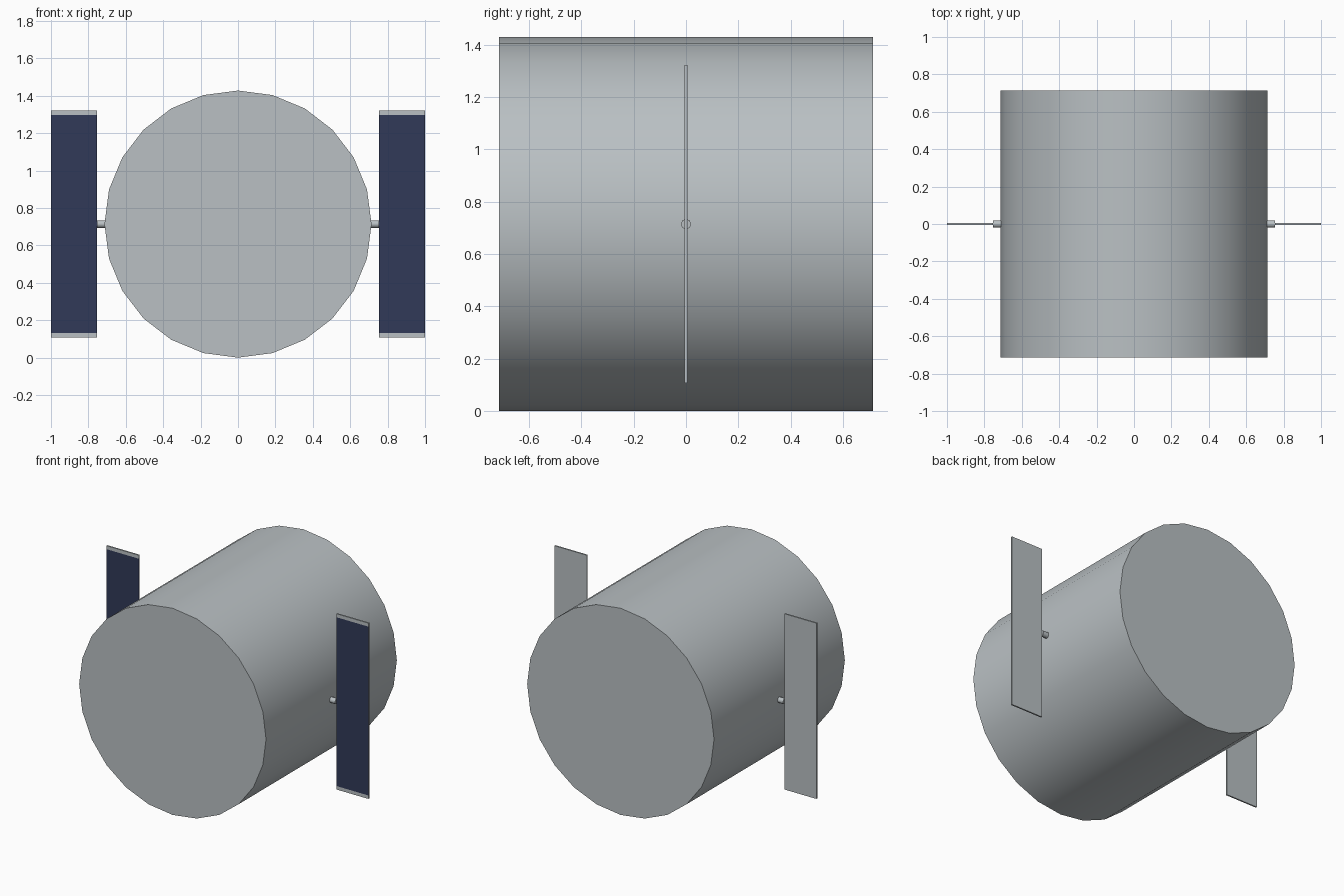
import bpy, bmesh, math
from mathutils import Vector

RADIUS = 0.714      # body radius, also the height of its axis
PANEL_IN = 0.755    # inner edge of each panel
PANEL_HALF = 0.607  # half panel height
CELL_HALF = 0.583   # half height of the dark area

cube = bpy.data.objects.get("Cube")
if cube:
    bpy.data.objects.remove(cube, do_unlink=True)


def make_material(name, rgb):
    mat = bpy.data.materials.new(name)
    mat.use_nodes = True
    color = (*rgb, 1)
    mat.diffuse_color = color
    mat.node_tree.nodes["Principled BSDF"].inputs["Base Color"].default_value = color
    return mat


grey = make_material("light_grey_metal", (0.49, 0.53, 0.55))
navy = make_material("navy_cells", (0.031, 0.042, 0.098))


def add_cylinder(name, sides, radius, depth, location, rotation):
    bpy.ops.mesh.primitive_cylinder_add(vertices=sides, radius=radius, depth=depth,
                                        location=location, rotation=rotation)
    obj = bpy.context.object
    obj.name = name
    obj.data.materials.append(grey)
    bpy.ops.object.shade_smooth_by_angle(angle=math.radians(50))
    return obj


def add_panel(name, side):
    width = 1 - PANEL_IN
    bm = bmesh.new()
    bmesh.ops.create_cube(bm, size=1)
    bmesh.ops.scale(bm, vec=(width, 0.01, 2 * PANEL_HALF), verts=bm.verts)
    # Cut the panel so the dark cells leave a pale strip at each end
    for z in (-CELL_HALF, CELL_HALF):
        bmesh.ops.bisect_plane(bm, geom=bm.verts[:] + bm.edges[:] + bm.faces[:],
                               plane_co=Vector((0, 0, z)), plane_no=Vector((0, 0, 1)))
    bm.normal_update()
    for face in bm.faces:
        center = face.calc_center_median()
        if face.normal.y < -0.9 and abs(center.z) < CELL_HALF:
            face.material_index = 1
    mesh = bpy.data.meshes.new(name)
    bm.to_mesh(mesh)
    bm.free()
    mesh.materials.append(grey)
    mesh.materials.append(navy)
    obj = bpy.data.objects.new(name, mesh)
    obj.location = (side * (PANEL_IN + width / 2), 0, RADIUS)
    bpy.context.collection.objects.link(obj)


# Main drum, lying along the y axis
add_cylinder("body", 24, RADIUS, 2 * RADIUS, (0, 0, RADIUS), (math.pi / 2, 0, 0))

# A short strut and a flat panel on each side
for label, side in (("left", 1), ("right", -1)):
    inner = RADIUS - 0.03
    add_cylinder(label + "_strut", 8, 0.02, PANEL_IN - inner,
                 (side * (inner + PANEL_IN) / 2, 0, RADIUS), (0, math.pi / 2, 0))
    add_panel(label + "_panel", side)
